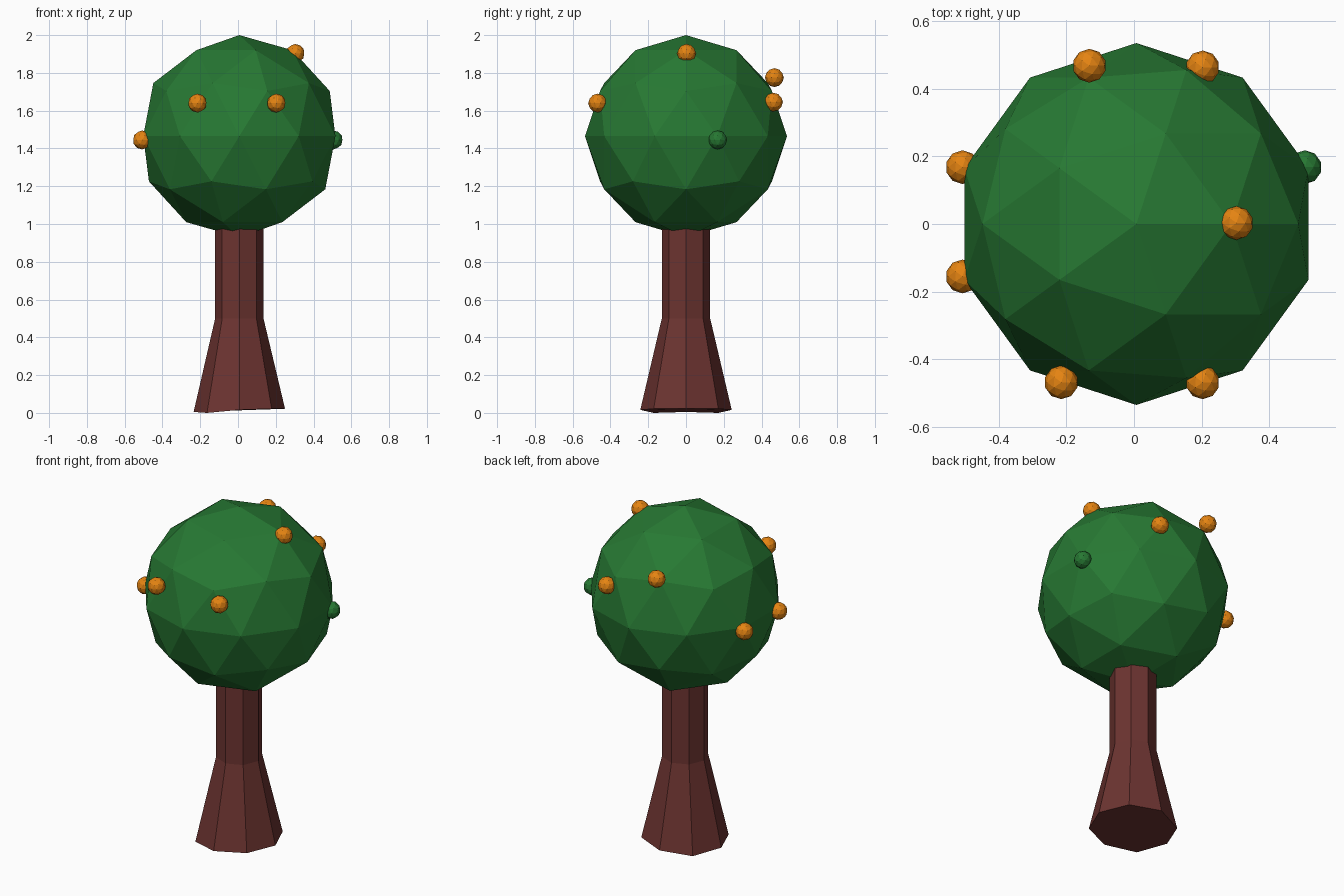
import bpy
import bmesh
from math import cos, sin, pi

if "Cube" in bpy.data.objects:
    bpy.data.objects.remove(bpy.data.objects["Cube"])


def material(name, color):
    mat = bpy.data.materials.new(name)
    mat.diffuse_color = (*color, 1.0)
    mat.use_nodes = True
    mat.node_tree.nodes["Principled BSDF"].inputs["Base Color"].default_value = mat.diffuse_color
    return mat


BARK = material("bark", (0.15, 0.034, 0.03))
LEAF = material("leaf", (0.02, 0.19, 0.033))
ORANGE = material("orange", (0.78, 0.23, 0.006))

CX = 0.007  # trunk and crown axis


def ball(name, location, radius, mat):
    bpy.ops.mesh.primitive_ico_sphere_add(subdivisions=2, radius=radius, location=location)
    obj = bpy.context.object
    obj.name = name
    obj.data.materials.append(mat)
    return obj


def ground_height(x):
    # the foot is cut slightly unevenly: low on the left side
    if x < -0.2:
        return 0.005
    if x < -0.1:
        return 0.0
    return 0.016 if x < 0.1 else 0.022


# Trunk: octagonal rings, flared foot and straight upper stem
bm = bmesh.new()
rings = []
for radius, z in ((0.242, None), (0.128, 0.5), (0.128, 1.0)):
    ring = []
    for i in range(8):
        x, y = radius * cos(i * pi / 4), radius * sin(i * pi / 4)
        ring.append(bm.verts.new((CX + x, y, ground_height(x) if z is None else z)))
    rings.append(ring)
for low, high in zip(rings, rings[1:]):
    for i in range(8):
        j = (i + 1) % 8
        bm.faces.new((low[i], low[j], high[j], high[i]))
bm.faces.new(rings[0][::-1])
bm.faces.new(rings[-1])
mesh = bpy.data.meshes.new("trunk")
bm.to_mesh(mesh)
bm.free()
mesh.materials.append(BARK)
bpy.context.collection.objects.link(bpy.data.objects.new("trunk", mesh))

# Crown
ball("crown", (CX, 0, 1.465), 0.535, LEAF)

# Ripe fruits and one unripe fruit
FRUITS = [
    (-0.215, -0.468, 1.64), (0.203, -0.468, 1.64),
    (0.203, 0.463, 1.645), (-0.132, 0.468, 1.775),
    (-0.507, 0.168, 1.445), (-0.507, -0.155, 1.445),
    (0.303, 0.003, 1.903),
]
for n, pos in enumerate(FRUITS, 1):
    ball(f"fruit_{n}", pos, 0.05, ORANGE)
ball("unripe_fruit", (0.505, 0.168, 1.445), 0.05, LEAF)
